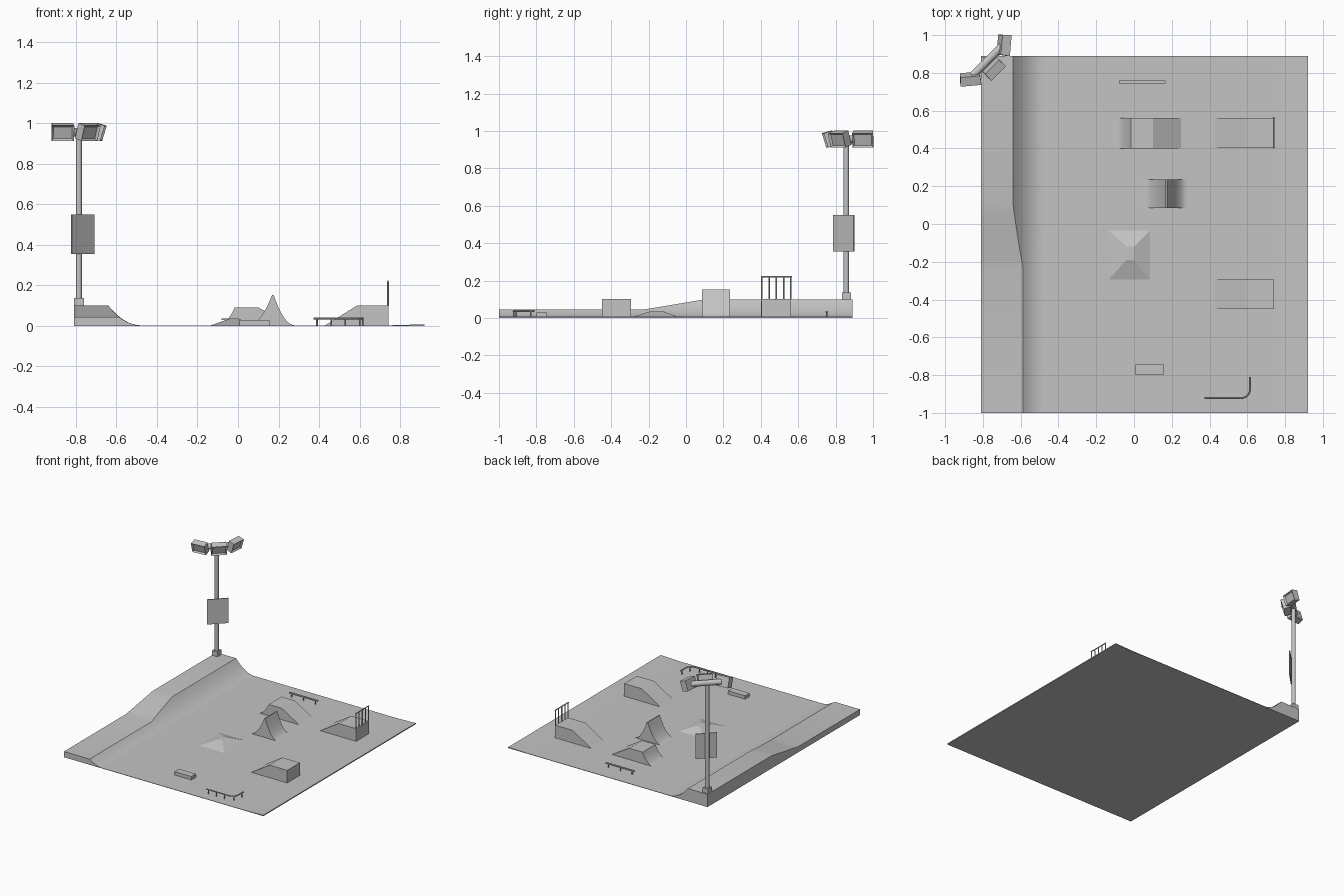
import bpy, bmesh, math
from mathutils import Vector, Matrix

cube = bpy.data.objects.get("Cube")
if cube:
    bpy.data.objects.remove(cube, do_unlink=True)

grey = bpy.data.materials.new("concrete grey")
grey.use_nodes = True
grey.diffuse_color = (0.55, 0.55, 0.55, 1)
grey.node_tree.nodes["Principled BSDF"].inputs["Base Color"].default_value = grey.diffuse_color

FLOOR = 0.003


def finish(name, bm, smooth=False):
    bmesh.ops.recalc_face_normals(bm, faces=bm.faces)
    mesh = bpy.data.meshes.new(name)
    bm.to_mesh(mesh)
    bm.free()
    mesh.materials.append(grey)
    obj = bpy.data.objects.new(name, mesh)
    bpy.context.collection.objects.link(obj)
    if smooth:
        bpy.ops.object.select_all(action="DESELECT")
        obj.select_set(True)
        bpy.context.view_layer.objects.active = obj
        bpy.ops.object.shade_smooth_by_angle(angle=math.radians(30))
    return obj


def loft(name, sections, smooth=False):
    """Skin a row of closed cross-sections and cap both ends."""
    bm = bmesh.new()
    rings = [[bm.verts.new(p) for p in s] for s in sections]
    n = len(rings[0])
    for a, b in zip(rings, rings[1:]):
        for i in range(n):
            j = (i + 1) % n
            bm.faces.new((a[i], a[j], b[j], b[i]))
    bm.faces.new(rings[0])
    bm.faces.new(rings[-1])
    return finish(name, bm, smooth)


def extrude(name, profile, y0, y1, smooth=False):
    return loft(name, [[(x, y, z) for x, z in profile] for y in (y0, y1)], smooth)


def add_box(bm, size, matrix):
    return bmesh.ops.create_cube(bm, size=1, matrix=matrix @ Matrix.Diagonal((*size, 1)))


def box(name, centre, size, yaw=0):
    bm = bmesh.new()
    add_box(bm, size, Matrix.Translation(centre) @ Matrix.Rotation(yaw, 4, "Z"))
    return finish(name, bm)


def add_rod(bm, a, b, radius, sides=8):
    a, b = Vector(a), Vector(b)
    turn = (b - a).to_track_quat("Z", "Y").to_matrix().to_4x4()
    bmesh.ops.create_cone(bm, cap_ends=True, segments=sides, radius1=radius, radius2=radius,
                          depth=(b - a).length, matrix=Matrix.Translation((a + b) / 2) @ turn)


def rods(name, pairs, radius, sides=8):
    bm = bmesh.new()
    for a, b in pairs:
        add_rod(bm, a, b, radius, sides)
    return finish(name, bm, True)


def sweep(x_low, x_high, height, steps=10):
    """Concave ramp curve from its foot up to its lip."""
    return [(x_low + (x_high - x_low) * i / steps, FLOOR + (height - FLOOR) * (i / steps) ** 2)
            for i in range(steps + 1)]


# Floor slab with a gently rising strip along one side
extrude("floor", [(-0.81, 0), (0.92, 0), (0.92, 0.008), (0.75, FLOOR), (-0.81, FLOOR)], -1, 0.89)


# Long bank whose deck drops from high to low along its length
def bank_section(y, deck):
    lip = -0.48 - 0.16 * math.sqrt(deck / 0.1)
    curve = sweep(-0.48, lip, deck, 12)
    return [(x, y, z) for x, z in [(-0.81, 0.001), (-0.48, 0.001)] + curve + [(-0.81, deck)]]


slope = [(-0.23 + 0.33 * i / 8, 0.045 + 0.055 * i / 8) for i in range(9)]
loft("bank", [bank_section(y, h) for y, h in [(-1, 0.045)] + slope + [(0.89, 0.1)]], True)

# Low hipped mound
loft("mound", [[(-0.14, -0.30, 0.001), (0.09, -0.30, 0.001), (0.09, -0.03, 0.001), (-0.14, -0.03, 0.001)],
               [(-0.04, -0.19, 0.036), (0.0, -0.19, 0.036), (0.0, -0.12, 0.036), (-0.04, -0.12, 0.036)]])

# Table ramp: curved on one side, straight on the other
extrude("table_ramp", [(-0.1, 0.001)] + sweep(-0.1, -0.015, 0.092)
        + [(0.1, 0.092), (0.25, FLOOR), (0.25, 0.001)], 0.4, 0.56, True)

# Spine ramp with two concave sides
extrude("spine_ramp", [(0.05, 0.001)] + sweep(0.05, 0.168, 0.152)
        + sweep(0.28, 0.176, 0.152)[::-1] + [(0.28, 0.001)], 0.085, 0.235, True)

# Wedge ramps with a raised block
for name, y in (("front_wedge", -0.45), ("back_wedge", 0.405)):
    extrude(name, [(0.43, 0.001), (0.43, FLOOR), (0.59, 0.102), (0.742, 0.102), (0.742, 0.001)], y, y + 0.157)

# Guard fence on the back block
fence = [((0.74, 0.405 + 0.039 * i, 0.1), (0.74, 0.405 + 0.039 * i, 0.22)) for i in range(5)]
fence.append(((0.74, 0.4, 0.22), (0.74, 0.566, 0.22)))
rods("guard_fence", fence, 0.004)

# Grind ledge
box("grind_ledge", (0.082, -0.772, 0.0155), (0.147, 0.055, 0.029))

# Straight grind rail
box("straight_rail", (0.043, 0.752, 0.033), (0.247, 0.014, 0.008))
rods("straight_rail_legs", [((x, 0.752, 0), (x, 0.752, 0.03)) for x in (-0.06, 0.043, 0.146)], 0.004)

# Curved grind rail
bend = [(0.565 + 0.05 * math.sin(a), -0.872 - 0.05 * math.cos(a))
        for a in (math.pi / 2 * i / 6 for i in range(7))]
path = [(0.373, -0.922)] + bend + [(0.615, -0.81)]
rods("curved_rail", [((*a, 0.037), (*b, 0.037)) for a, b in zip(path, path[1:])], 0.005)
feet = [(0.39, -0.922), (0.46, -0.922), (0.53, -0.922), (0.6, -0.907), (0.615, -0.83)]
rods("curved_rail_legs", [((*f, 0), (*f, 0.037)) for f in feet], 0.004)

# Light mast
MAST = (-0.785, 0.857)
box("mast_foot", (*MAST, 0.115), (0.048, 0.048, 0.045))
rods("mast", [((*MAST, 0.1), (*MAST, 0.95))], 0.015, 16)
rods("mast_crossbar", [((-0.855, 0.785, 0.955), (-0.695, 0.945, 0.955))], 0.021, 16)
box("mast_sign", (-0.767, 0.843, 0.453), (0.155, 0.008, 0.195), math.radians(45))


# Floodlights with recessed fronts, tipped downwards
def floodlight(name, centre, yaw):
    bm = bmesh.new()
    add_box(bm, (0.105, 0.05, 0.08), Matrix())
    front = min(bm.faces, key=lambda f: f.calc_center_median().y)
    for v in front.verts:
        v.co.x *= 1.06
    bmesh.ops.inset_region(bm, faces=[front], thickness=0.013, depth=0)
    bmesh.ops.translate(bm, verts=front.verts, vec=(0, 0.012, 0))
    bm.transform(Matrix.Translation(centre) @ Matrix.Rotation(math.radians(yaw), 4, "Z")
                 @ Matrix.Rotation(math.radians(17), 4, "X"))
    finish(name, bm)


floodlight("right_floodlight", (-0.866, 0.767, 0.957), 5)
floodlight("middle_floodlight", (-0.742, 0.822, 0.957), 45)
floodlight("left_floodlight", (-0.688, 0.947, 0.957), 85)
